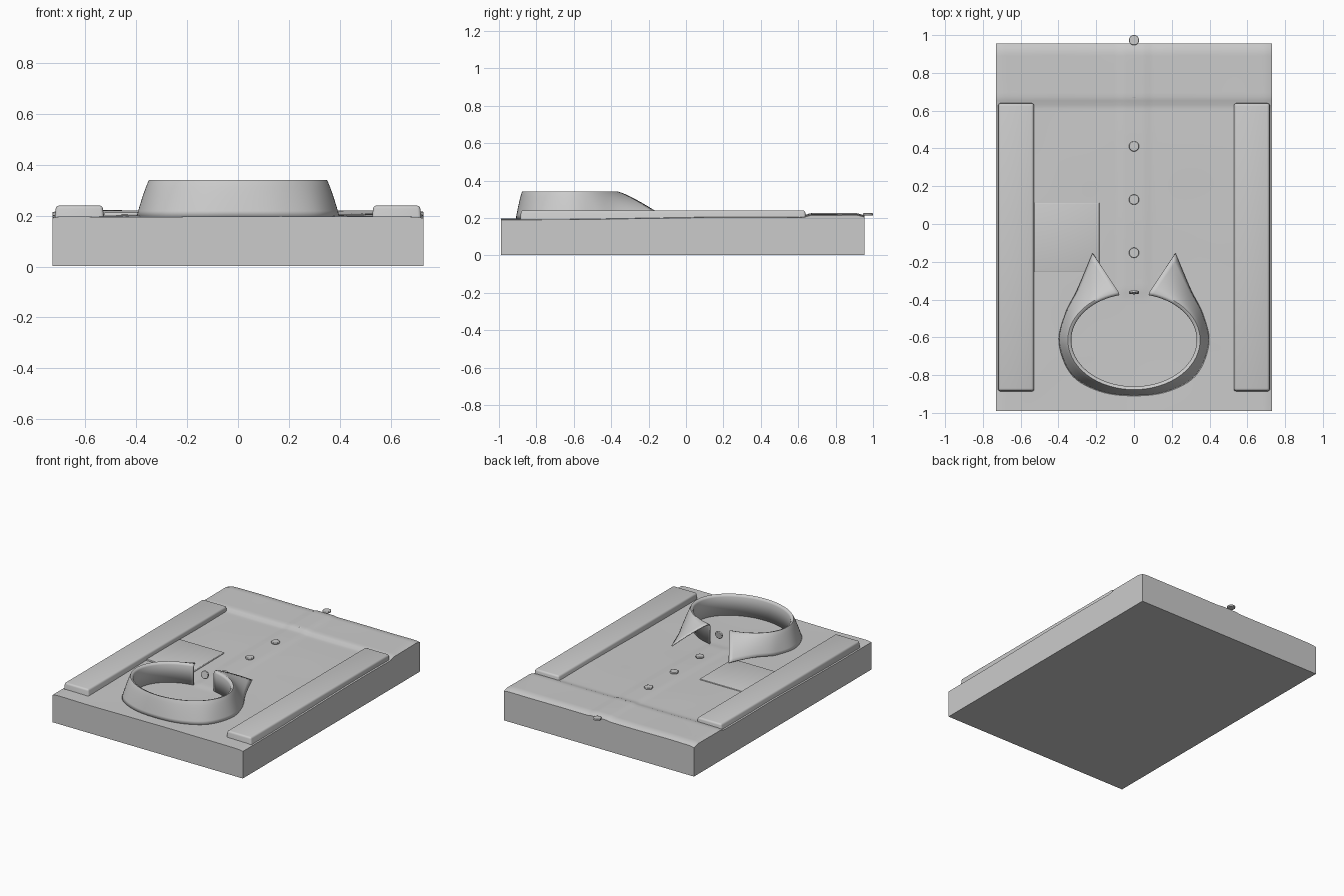
import bpy, bmesh, math
from mathutils import Vector, noise

if "Cube" in bpy.data.objects:
    bpy.data.objects.remove(bpy.data.objects["Cube"])

W, Y0, Y1 = 0.73, -0.99, 0.955


def finish(bm, name, angle=35):
    bmesh.ops.recalc_face_normals(bm, faces=bm.faces)
    me = bpy.data.meshes.new(name)
    bm.to_mesh(me)
    bm.free()
    ob = bpy.data.objects.new(name, me)
    bpy.context.collection.objects.link(ob)
    bpy.ops.object.select_all(action='DESELECT')
    ob.select_set(True)
    bpy.context.view_layer.objects.active = ob
    bpy.ops.object.shade_smooth_by_angle(angle=math.radians(angle))
    return ob


def step(a, b, v):
    t = min(1, max(0, (v - a) / (b - a)))
    return t * t * (3 - 2 * t)


def cloth_height(x, y):
    z = 0.196 + 0.011 * step(-0.95, 0.3, y)
    z += 0.013 * step(0.62, 0.67, y)                       # turned-under hem
    z -= 0.012 * step(0.915, 0.955, y)                     # rounded back edge
    z -= 0.006 * step(0.70, 0.73, abs(x))
    z += 0.005 * step(-0.085, -0.06, x) * step(0.09, 0.06, x) * step(-0.4, -0.34, y)
    return z + 0.003 * noise.noise(Vector((x * 3, y * 3, 0.5)))


# Folded body: softly uneven top, straight walls
bm = bmesh.new()
bmesh.ops.create_grid(bm, x_segments=70, y_segments=90, size=1)
for v in bm.verts:
    x, y = v.co.x * W, Y0 + (v.co.y + 1) / 2 * (Y1 - Y0)
    v.co = (x, y, cloth_height(x, y))
rim = [e for e in bm.edges if e.is_boundary]
ext = bmesh.ops.extrude_edge_only(bm, edges=rim)['geom']
for v in ext:
    if isinstance(v, bmesh.types.BMVert):
        v.co.z = 0.002
low = [e for e in ext if isinstance(e, bmesh.types.BMEdge) and e.is_boundary]
bmesh.ops.contextual_create(bm, geom=low)
finish(bm, "folded_shirt_body")


def slab(name, x0, x1, y0, y1, z0, z1, bevel, taper=0.0):
    bm = bmesh.new()
    bmesh.ops.create_cube(bm, size=1)
    for v in bm.verts:
        top = taper if v.co.z > 0 else 0
        v.co = ((x0 + top if v.co.x < 0 else x1 - top),
                (y0 + top if v.co.y < 0 else y1 - top),
                z1 if v.co.z > 0 else z0)
    bmesh.ops.bevel(bm, geom=[e for e in bm.edges if any(v.co.z > z1 - 1e-5 for v in e.verts)],
                    offset=bevel, segments=3, profile=0.5, affect='EDGES')
    return finish(bm, name)


# Folded sleeves along both sides
for s, side in ((-1, "left"), (1, "right")):
    a, b = sorted((s * 0.524, s * 0.724))
    slab("sleeve_" + side, a, b, -0.89, 0.645, 0.15, 0.24, 0.012, 0.008)

# Chest pocket
slab("chest_pocket", -0.53, -0.18, -0.255, 0.115, 0.17, 0.213, 0.004, 0.003)


# Collar: inner stand folds over into an outer flap with two points
def spline(pts, s):
    p = [Vector((-pts[1][0], pts[1][1]))] + [Vector(q) for q in pts]
    p.append(2 * p[-1] - p[-2])
    f = s * (len(pts) - 1)
    i = min(int(f), len(pts) - 2)
    t = f - i
    a, b, c, d = p[i:i + 4]
    return 0.5 * (2 * b + (c - a) * t + (2 * a - 5 * b + 4 * c - d) * t * t
                  + (3 * b - a - 3 * c + d) * t ** 3)


HEM = [(0, -.91), (.18, -.887), (.33, -.80), (.398, -.63), (.365, -.475), (.30, -.345), (.22, -.155)]
T = math.pi - 0.235
N, K = 80, 8
bm = bmesh.new()
rows = []
for i in range(N + 1):
    u = 2 * i / N - 1
    s, sg, t = abs(u), (1 if u >= 0 else -1), u * T

    def oval(a, b):
        return Vector((a * math.sin(t), -0.615 - b * math.cos(t)))
    hem = spline(HEM, s)
    hem.x *= sg
    col = [(*oval(.332, .245), .19), (*oval(.332, .245), .325), (*oval(.337, .25), .336)]
    fold = oval(.350, .262)
    z_end = 0.198 + 0.034 * step(0.6, 1, s)
    for k in range(K + 1):
        f = k / K
        p = fold.lerp(hem, f)
        col.append((p.x, p.y, .34 + (z_end - .34) * f ** 1.2))
    rows.append([bm.verts.new(c) for c in col])
for a, b in zip(rows, rows[1:]):
    for j in range(len(a) - 1):
        bm.faces.new((a[j], b[j], b[j + 1], a[j + 1]))
collar = finish(bm, "collar", 50)
mod = collar.modifiers.new("cloth_thickness", 'SOLIDIFY')
mod.thickness = 0.006
mod.offset = -1


# Buttons down the placket and one upright at the collar
def button(name, loc, tilt=0.0):
    bpy.ops.mesh.primitive_cylinder_add(vertices=24, radius=0.027, depth=0.012,
                                        location=loc, rotation=(tilt, 0, 0))
    ob = bpy.context.object
    ob.name = name
    m = ob.modifiers.new("soft_rim", 'BEVEL')
    m.width, m.segments = 0.003, 2
    bpy.ops.object.shade_smooth_by_angle(angle=math.radians(40))


for i in range(5):
    button("button_%d" % (i + 1), (0, -0.152 + i * 0.2815, 0.219))
button("collar_button", (0, -0.362, 0.287), math.radians(80))
